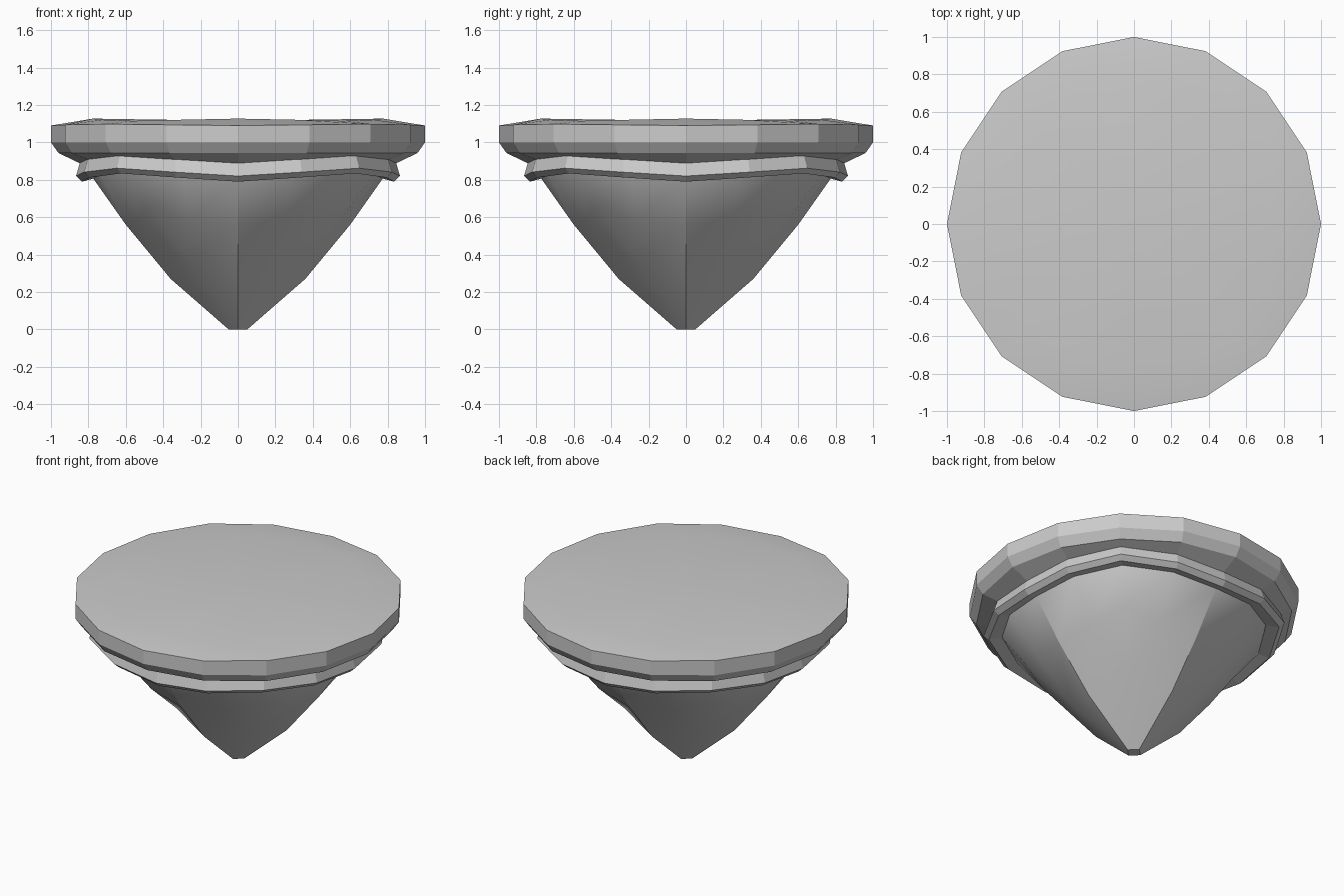
import bpy, bmesh
from math import sin, cos, pi

if "Cube" in bpy.data.objects:
    bpy.data.objects.remove(bpy.data.objects["Cube"])

N = 16
WAVE = [0, 0.5, 1, 0.5]  # 0 on the axes, 1 on the diagonals


def point(r, z, k):
    a = 2 * pi * k / N
    return (r * cos(a), r * sin(a), z)


def finish(bm, name, smooth=lambda f: False):
    bmesh.ops.recalc_face_normals(bm, faces=bm.faces)
    for f in bm.faces:
        f.smooth = smooth(f)
    me = bpy.data.meshes.new(name)
    bm.to_mesh(me)
    bm.free()
    ob = bpy.data.objects.new(name, me)
    bpy.context.collection.objects.link(ob)
    return ob


def rippled_ring(bm, r, z, dr, dz):
    return [bm.verts.new(point(r + dr * WAVE[k % 4], z + dz * WAVE[k % 4], k))
            for k in range(N)]


def bridge(bm, a, b):
    for k in range(N):
        j = (k + 1) % N
        bm.faces.new((a[k], a[j], b[j], b[k]))


def fan(bm, ring, z):
    c = bm.verts.new((0, 0, z))
    for k in range(N):
        bm.faces.new((ring[k], ring[(k + 1) % N], c))


# Gem crown: slightly rippled smooth table, upright rim, tapered underside
bm = bmesh.new()
rows = [(0.775, 1.127, 0.02, -0.012), (1, 1.09, 0, 0.008), (1, 1.0, 0, 0),
        (0.96, 0.943, 0, 0.0), (0.845, 0.888, 0.03, 0.035), (0.76, 0.86, 0, 0.035)]
rings = [rippled_ring(bm, *row) for row in rows]
for a, b in zip(rings, rings[1:]):
    bridge(bm, a, b)
fan(bm, rings[0], 1.115)
fan(bm, rings[-1], 0.88)
rim = {tuple(sorted((a, b), key=id)) for a, b in zip(rings[1], rings[1][1:] + rings[1][:1])}
for e in bm.edges:
    e.smooth = tuple(sorted(e.verts, key=id)) not in rim
finish(bm, "gem_crown", lambda f: f.calc_center_median().z > 1.1)

# Wavy band under the crown
bm = bmesh.new()
rows = [(0.845, 0.893, 0.045, 0.042), (0.866, 0.82, 0.05, 0.042),
        (0.834, 0.79, 0.05, 0.044), (0.76, 0.81, 0.03, 0.042),
        (0.76, 0.885, 0.03, 0.042)]
rings = [rippled_ring(bm, *row) for row in rows]
for a, b in zip(rings, rings[1:] + rings[:1]):
    bridge(bm, a, b)
finish(bm, "girdle_band")

# Faceted lower body: four-sided tip opening into kite facets, sharp axis ridges
bm = bmesh.new()
tip = [bm.verts.new(point(0.05, 0, 4 * i)) for i in range(4)]
low_axis = [bm.verts.new(point(0.36, 0.27, 4 * i)) for i in range(4)]
low_diag = [bm.verts.new(point(0.377, 0.35, 4 * i + 2)) for i in range(4)]
MID = [(0.60, 0.56, 0), (0.605, 0.59, 0.13), (0.66, 0.65, 0), (0.605, 0.59, -0.13)]
mid = [bm.verts.new(point(r, z, k + dk)) for k in range(N) for r, z, dk in [MID[k % 4]]]
top = rippled_ring(bm, 0.78, 0.815, 0.02, 0.025)
rim = rippled_ring(bm, 0.80, 0.885, 0.02, 0.035)
bm.faces.new(tip)
for i in range(4):
    j, k = (i + 1) % 4, 4 * i
    bm.faces.new((tip[i], tip[j], low_diag[i]))
    bm.faces.new((tip[j], low_axis[j], low_diag[i]))
    bm.faces.new((tip[i], low_diag[i], low_axis[i]))
    bm.faces.new((low_axis[i], low_diag[i], mid[k + 1], mid[k]))
    bm.faces.new((low_diag[i], mid[k + 3], mid[k + 2], mid[k + 1]))
    bm.faces.new((low_diag[i], low_axis[j], mid[(k + 4) % N], mid[k + 3]))
bridge(bm, mid, top)
bridge(bm, top, rim)
fan(bm, rim, 0.9)
for i in range(4):
    for a, b in ((tip[i], low_axis[i]), (low_axis[i], mid[4 * i]), (mid[4 * i], top[4 * i]),
                 (tip[i], tip[(i + 1) % 4])):
        bm.edges.get((a, b)).smooth = False
finish(bm, "gem_pavilion", lambda f: True)
